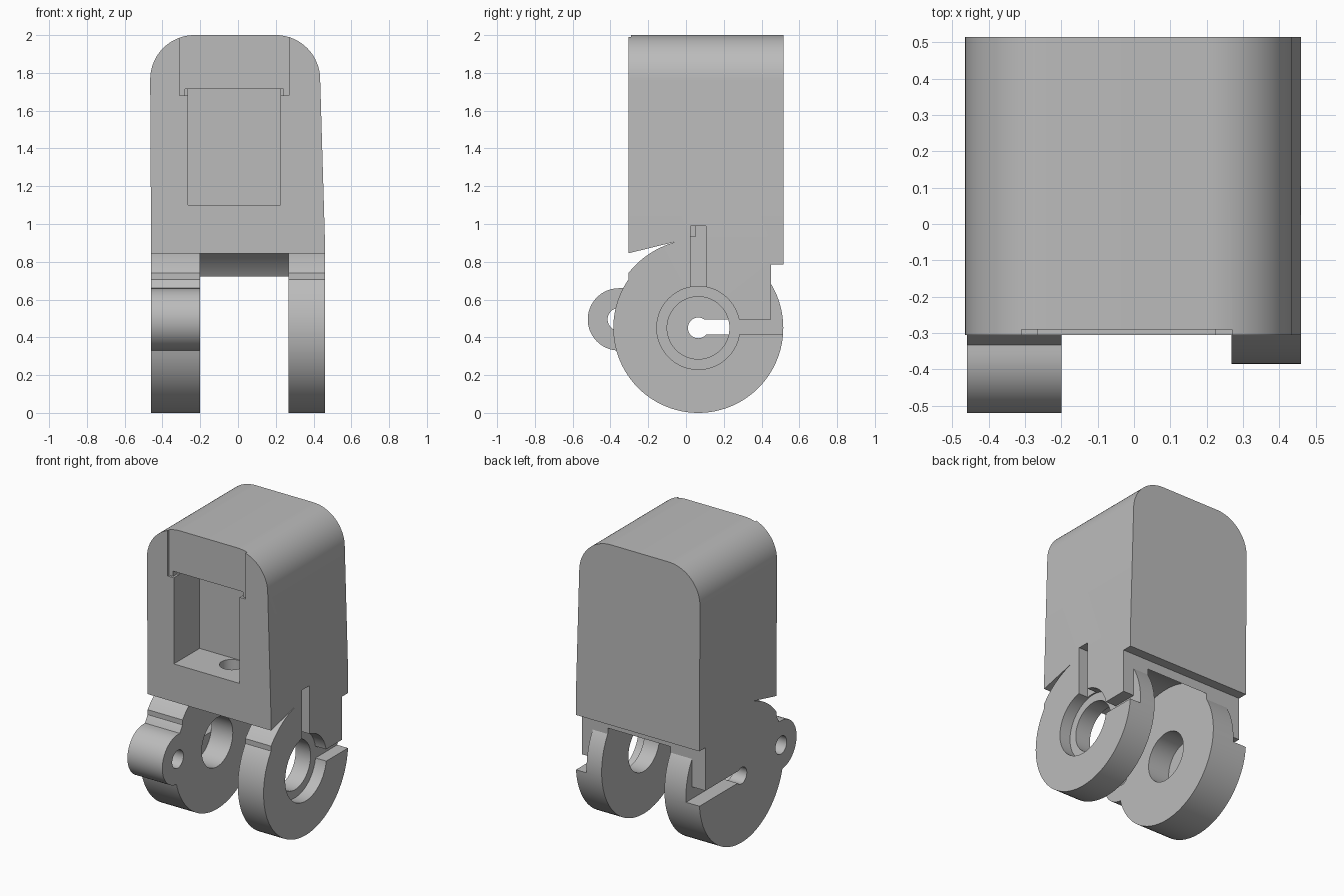
import bpy, bmesh
from math import sin, cos, pi, radians

old = bpy.data.objects.get("Cube")
if old:
    bpy.data.objects.remove(old, do_unlink=True)

grey = bpy.data.materials.new("plain grey")
grey.use_nodes = True
COLOUR = (0.5, 0.5, 0.5, 1)
grey.diffuse_color = COLOUR
grey.node_tree.nodes["Principled BSDF"].inputs["Base Color"].default_value = COLOUR

PIVOT = (0.065, 0.45)      # hinge axis (y, z)


def arc(centre, r, a0, a1, n):
    """Points on an arc, angles in degrees."""
    steps = [radians(a0 + (a1 - a0) * i / n) for i in range(n + 1)]
    return [(centre[0] + r * cos(a), centre[1] + r * sin(a)) for a in steps]


def prism(name, points, lo, hi, axis="x"):
    """Extrude a 2D outline along one axis between lo and hi."""
    place = {"x": lambda p, d: (d, p[0], p[1]),
             "y": lambda p, d: (p[0], d, p[1]),
             "z": lambda p, d: (p[0], p[1], d)}[axis]
    bm = bmesh.new()
    rings = [[bm.verts.new(place(p, d)) for p in points] for d in (lo, hi)]
    n = len(points)
    bm.faces.new(rings[0])
    bm.faces.new(rings[1])
    for i in range(n):
        j = (i + 1) % n
        bm.faces.new((rings[0][i], rings[0][j], rings[1][j], rings[1][i]))
    bmesh.ops.recalc_face_normals(bm, faces=bm.faces)
    mesh = bpy.data.meshes.new(name)
    bm.to_mesh(mesh)
    bm.free()
    mesh.materials.append(grey)
    obj = bpy.data.objects.new(name, mesh)
    bpy.context.collection.objects.link(obj)
    return obj


def disc(name, centre, r, lo, hi, axis="x", n=72):
    return prism(name, arc(centre, r, 0, 360, n)[:-1], lo, hi, axis)


def block(name, x, y, z):
    return prism(name, [(y[0], z[0]), (y[1], z[0]), (y[1], z[1]), (y[0], z[1])], *x)


def combine(target, tool, operation):
    """Apply a boolean and discard the tool."""
    mod = target.modifiers.new(tool.name, "BOOLEAN")
    mod.operation, mod.solver, mod.object = operation, "EXACT", tool
    bpy.ops.object.select_all(action="DESELECT")
    bpy.context.view_layer.objects.active = target
    target.select_set(True)
    bpy.ops.object.modifier_apply(modifier=mod.name)
    bpy.data.objects.remove(tool, do_unlink=True)


# Housing side profile, with front undercut and rear step
side = [(-0.305, 2.1), (-0.305, 0.845), (-0.06, 0.905)]
side += arc(PIVOT, 0.47, 106.5, 141.9, 14)
side += [(-0.305, 0.69), PIVOT, (0.45, 0.66), (0.45, 0.785), (0.515, 0.785), (0.515, 2.1)]
body = prism("hinged_housing", side, -0.6, 0.6)

# Round hinge legs, before the gap between them is opened
combine(body, disc("leg_disc", PIVOT, 0.45, -0.6, 0.6, n=96), "UNION")

# Front outline with rounded shoulders and a tapered left side
outline = [(-0.46, -0.1), (0.46, -0.1), (0.46, 0.92)]
outline += arc((0.2, 1.765), 0.235, 0, 90, 20) + arc((-0.23, 1.765), 0.235, 90, 180, 20)
outline += [(-0.46, 0.845)]
combine(body, prism("front_outline", outline, -0.7, 0.7, "y"), "INTERSECT")

# Concave gap between the legs
combine(body, disc("leg_gap", PIVOT, 0.472, -0.2, 0.268, n=96), "DIFFERENCE")

# Ear on the right leg
EAR = (-0.355, 0.495)
ear = arc(EAR, 0.165, 90, 270, 36) + [(-0.29, 0.34), (-0.2, 0.45), (-0.2, 0.66)]
combine(body, prism("ear", ear, -0.46, -0.2), "UNION")

# Each entry is a cut taken out of the solid
cuts = [
    disc("ear_hole", EAR, 0.06, -0.6, -0.1, n=40),
    # bearing seat and bore in the left leg
    disc("left_bore", PIVOT, 0.165, 0.2, 0.6),
    disc("left_seat", PIVOT, 0.22, 0.38, 0.6),
    # blind bore and pin hole in the right leg
    disc("right_bore", PIVOT, 0.165, -0.36, -0.1),
    disc("right_pin_hole", PIVOT, 0.055, -0.6, -0.1, n=40),
    # vertical groove above the left seat
    block("wire_groove", (0.39, 0.6), (0.025, 0.105), (0.5, 0.99)),
    block("groove_pocket", (0.33, 0.6), (0.025, 0.05), (0.935, 0.99)),
    # front window with its shallow cover recess
    block("window", (-0.265, 0.225), (-0.5, -0.03), (1.1, 1.715)),
    block("cover_slot", (-0.28, 0.24), (-0.5, -0.25), (1.68, 1.715)),
    block("cover_recess", (-0.31, 0.27), (-0.5, -0.29), (1.68, 2.2)),
    disc("floor_hole", (0.03, -0.11), 0.075, 0.8, 1.2, "z", 40),
]
# Rear slots on the outer face of both legs, open upwards at the back edge
for name, x in (("left", (0.38, 0.6)), ("right", (-0.6, -0.36))):
    slot = [(PIVOT[0], 0.415), (0.6, 0.415), (0.6, 0.72), (0.45, 0.72),
            (0.45, 0.495), (PIVOT[0], 0.495)]
    cuts.append(prism(name + "_rear_slot", slot, *x))
for cut in cuts:
    combine(body, cut, "DIFFERENCE")

bpy.ops.object.select_all(action="DESELECT")
body.select_set(True)
bpy.context.view_layer.objects.active = body
bpy.ops.object.shade_smooth_by_angle(angle=radians(25))
